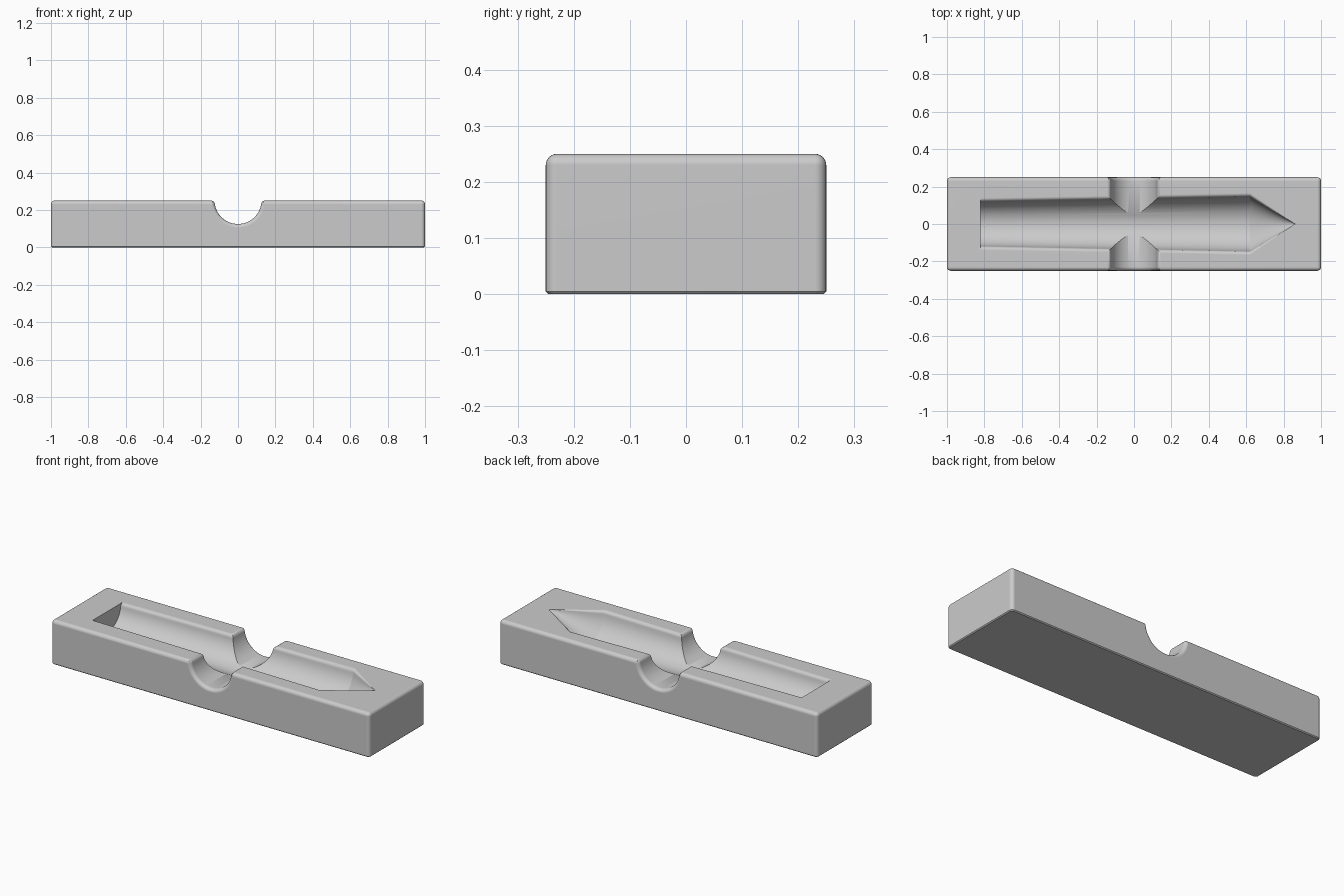
import bpy, bmesh, math
from mathutils import Vector

if "Cube" in bpy.data.objects:
    bpy.data.objects.remove(bpy.data.objects["Cube"])

LENGTH, WIDTH, HEIGHT = 2.0, 0.5, 0.25
FILLET = 0.02

grey = bpy.data.materials.new("plain grey")
grey.use_nodes = True
colour = (0.6, 0.6, 0.6, 1)
grey.diffuse_color = colour
grey.node_tree.nodes["Principled BSDF"].inputs["Base Color"].default_value = colour


def make_object(name, bm):
    mesh = bpy.data.meshes.new(name)
    bmesh.ops.recalc_face_normals(bm, faces=bm.faces)
    bm.to_mesh(mesh)
    bm.free()
    mesh.materials.append(grey)
    obj = bpy.data.objects.new(name, mesh)
    bpy.context.collection.objects.link(obj)
    return obj


def groove_section(r, f):
    """Half-round groove whose lips roll outwards into the top plane."""
    u = math.sqrt((r + f) ** 2 - f ** 2)
    a = math.asin(f / (r + f))
    right = []
    for i in range(17):                       # bowl, from the bottom up
        t = -math.pi / 2 + (math.pi / 2 - a) * i / 16
        right.append((r * math.cos(t), r * math.sin(t)))
    for i in range(1, 7):                     # rolled lip
        t = math.pi - a + (a - math.pi / 2) * i / 6
        right.append((u + f * math.cos(t), -f + f * math.sin(t)))
    right.append((u, 0.1))
    return right + [(-p, q) for p, q in reversed(right[1:])]


def loft(name, rings):
    bm = bmesh.new()
    loops = [[bm.verts.new(p) for p in ring] for ring in rings]
    for a, b in zip(loops, loops[1:]):
        for i in range(len(a)):
            j = (i + 1) % len(a)
            bm.faces.new((a[i], a[j], b[j], b[i]))
    bm.faces.new(loops[0])
    bm.faces.new(loops[-1])
    return make_object(name, bm)


# block: rounded uprights and top, thin chamfer underneath
bm = bmesh.new()
bmesh.ops.create_cube(bm, size=1)
for v in bm.verts:
    v.co = Vector((v.co.x * LENGTH, v.co.y * WIDTH, (v.co.z + 0.5) * HEIGHT))
upper = [e for e in bm.edges if max(v.co.z for v in e.verts) > 0.1]
bmesh.ops.bevel(bm, geom=upper, offset=FILLET, segments=6, profile=0.5,
                affect='EDGES', clamp_overlap=True)
lower = [e for e in bm.edges if all(v.co.z < 0.001 for v in e.verts)]
bmesh.ops.bevel(bm, geom=lower, offset=0.005, segments=1, profile=0.5, affect='EDGES')
block = make_object("grooved_block", bm)

# long tapered groove with a pointed end
stations = [(-0.82, 0.12, FILLET), (0.62, 0.147, FILLET), (0.86, 0.001, 0.00014)]
long_cutter = loft("long_groove_cutter", [
    [(x, u, HEIGHT + v) for u, v in groove_section(r, f)] for x, r, f in stations])

# cross notch, flared where it leaves the sides
flare = [(WIDTH / 2 + 0.05, FILLET)]
for i in range(6, -1, -1):
    t = math.pi / 2 * i / 6
    flare.append((WIDTH / 2 - FILLET + FILLET * math.sin(t), FILLET * (1 - math.cos(t))))
flare += [(-y, o) for y, o in reversed(flare)]
notch_cutter = loft("cross_notch_cutter", [
    [(u, y, HEIGHT + v) for u, v in groove_section(0.125 + o, FILLET)] for y, o in flare])

bpy.ops.object.select_all(action='DESELECT')
block.select_set(True)
bpy.context.view_layer.objects.active = block
for cutter in (long_cutter, notch_cutter):
    mod = block.modifiers.new("cut", 'BOOLEAN')
    mod.operation = 'DIFFERENCE'
    mod.solver = 'EXACT'
    mod.object = cutter
    bpy.ops.object.modifier_apply(modifier=mod.name)
    bpy.data.objects.remove(cutter)

bpy.ops.object.shade_smooth_by_angle(angle=math.radians(30))
weighted = block.modifiers.new("even_shading", 'WEIGHTED_NORMAL')
weighted.keep_sharp = True
